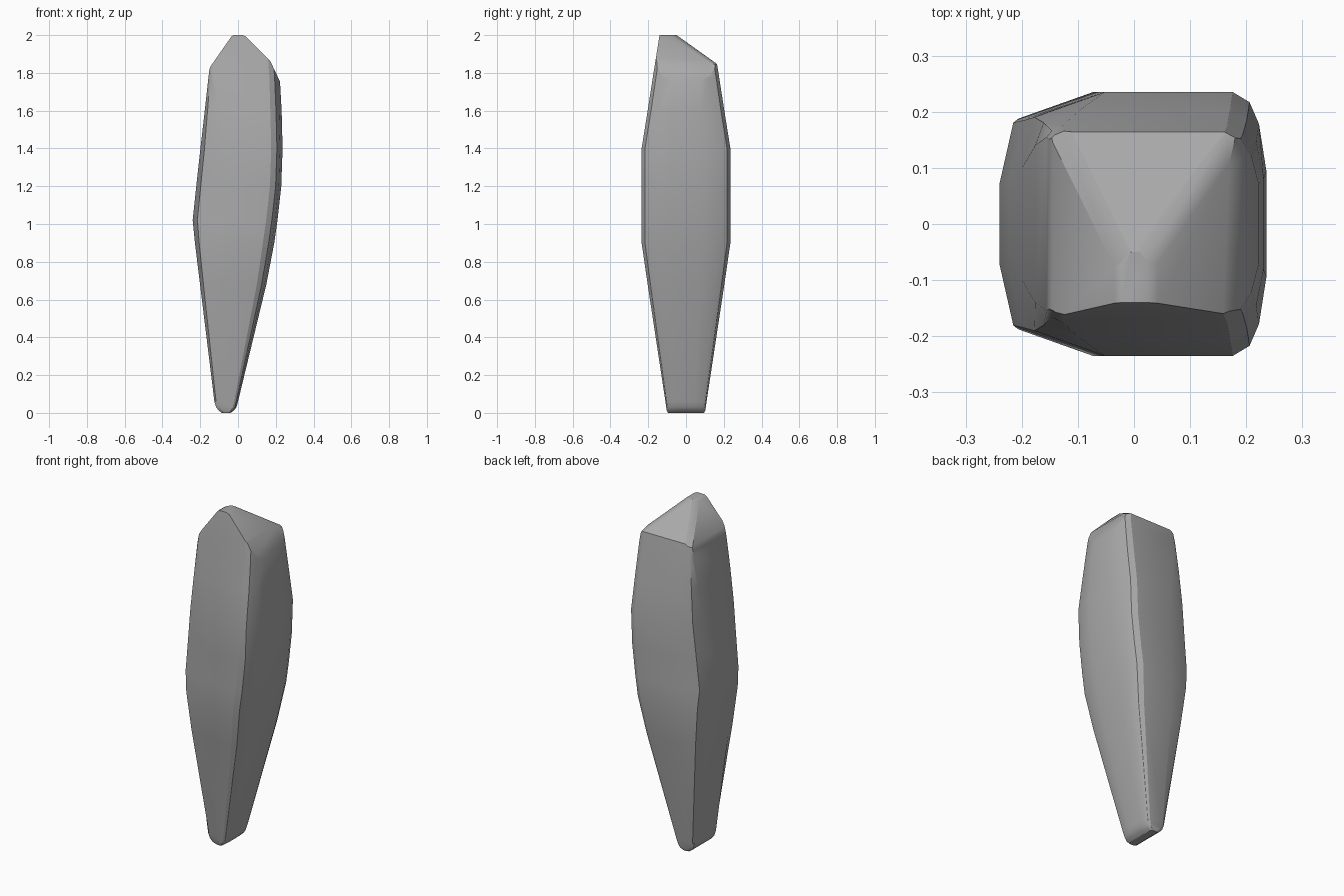
import bpy, bmesh
from math import radians
from mathutils import Vector

cube = bpy.data.objects.get("Cube")
if cube:
    bpy.data.objects.remove(cube, do_unlink=True)

stone = bpy.data.materials.new("stone_grey")
stone.use_nodes = True
grey = (0.4, 0.4, 0.4, 1)
stone.diffuse_color = grey
stone.node_tree.nodes["Principled BSDF"].inputs["Base Color"].default_value = grey

# Levels: height, left x, right x, half depth, left chamfer, right rounding
LEVELS = [
    (0, -.085, -.04, .095, 0, .01),
    (.012, -.102, -.022, .102, .02, .015),
    (.03, -.116, -.008, .105, .03, .02),
    (.06, -.125, 0, .109, .05, .02),
    (.68, -.201, .15, .203, .6, .05),
    (.9, -.228, .192, .235, .85, .06),
    (1.02, -.24, .209, .235, 1, .06),
    (1.2, -.221, .229, .235, .92, .06),
    (1.4, -.199, .236, .235, .8, .06),
    (1.6, -.176, .231, .203, .4, .06),
    (1.78, -.156, .221, .175, .1, .055),
    (2, -.13, .2, .14, 0, .05),
]


def section(z, left, right, depth, a, r):
    half = [
        (left, depth * (.95 - .65 * a)),
        (left + .008 + .017 * a, depth * (.97 - .2 * a)),
        (left + .012 + .168 * a, depth),
        (right - r, depth),
        (right - .5 * r, depth - .3 * r),
        (right - .22 * r, depth - .95 * r),
        (right, depth * .4),
    ]
    return [(x, y, z) for x, y in half] + [(x, -y, z) for x, y in reversed(half)]


# Loft the shard body
bm = bmesh.new()
rings = [[bm.verts.new(p) for p in section(*level)] for level in LEVELS]
for low, high in zip(rings, rings[1:]):
    n = len(low)
    for i in range(n):
        j = (i + 1) % n
        bm.faces.new((low[i], low[j], high[j], high[i]))
bm.faces.new(rings[0])
bm.faces.new(rings[-1])
bmesh.ops.recalc_face_normals(bm, faces=bm.faces)


def slice_off(point, normal):
    """Remove everything beyond a plane and close the cut."""
    cut = bmesh.ops.bisect_plane(
        bm, geom=bm.verts[:] + bm.edges[:] + bm.faces[:], dist=1e-5,
        plane_co=point, plane_no=normal, clear_outer=True)
    edges = [e for e in bm.edges if e.is_boundary]
    if edges:
        bmesh.ops.holes_fill(bm, edges=edges)


# Slanted faces of the tip, then softened ridges between them
left_slope = Vector((-.165, 0, .115)).normalized()
right_slope = Vector((.15, 0, .15)).normalized()
back_slope = Vector((0, .15, .21)).normalized()
flat = Vector((0, 0, 1))
left_point, right_point = Vector((-.03, 0, 2)), Vector((.035, 0, 2))
back_point = Vector((0, -.05, 2))
slice_off(left_point, left_slope)
slice_off(right_point, right_slope)
slice_off(back_point, back_slope)
soften = [
    (Vector((-.03, -.05, 2)), left_slope + back_slope, .012),
    (Vector((.035, -.05, 2)), right_slope + back_slope, .01),
    (left_point, left_slope + flat, .004),
    (right_point, right_slope + flat, .004),
    (Vector((.195, 0, 1.84)), right_slope + Vector((1, 0, .1)), .012),
    (Vector((-.15, 0, 1.83)), left_slope + Vector((-1, 0, .1)), .003),
]
for point, normal, inset in soften:
    normal.normalize()
    slice_off(point - normal * inset, normal)

bmesh.ops.remove_doubles(bm, verts=bm.verts, dist=.0005)
bmesh.ops.recalc_face_normals(bm, faces=bm.faces)
mesh = bpy.data.meshes.new("stone_shard")
bm.to_mesh(mesh)
bm.free()
mesh.materials.append(stone)
shard = bpy.data.objects.new("stone_shard", mesh)
bpy.context.collection.objects.link(shard)

# Smooth the rounded edges, keep the facets crisp
bpy.ops.object.select_all(action="DESELECT")
shard.select_set(True)
bpy.context.view_layer.objects.active = shard
bpy.ops.object.shade_smooth_by_angle(angle=radians(28))
